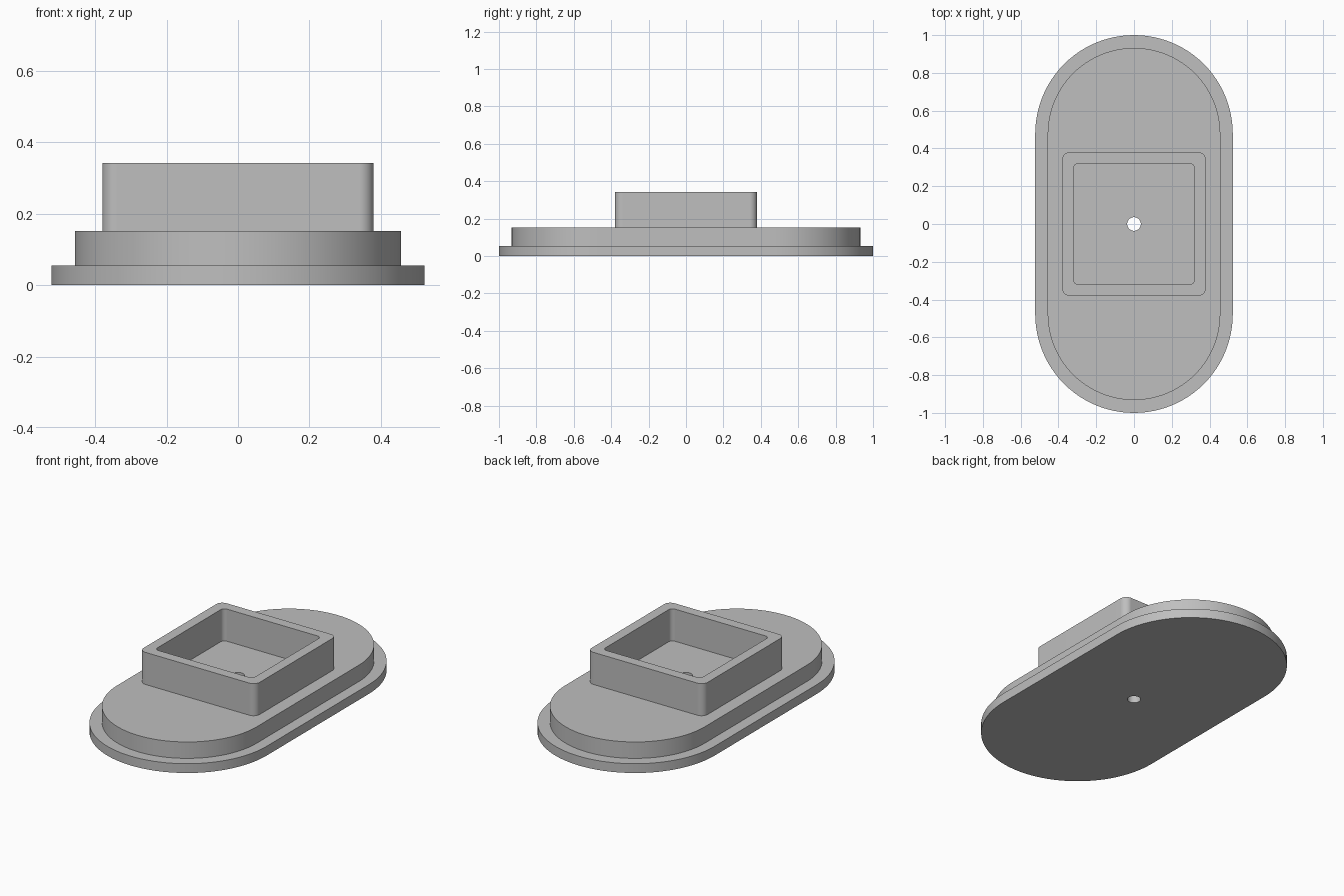
import bpy
import bmesh
from math import sin, cos, pi, radians

cube = bpy.data.objects.get("Cube")
if cube:
    bpy.data.objects.remove(cube, do_unlink=True)

ARC_STEPS = 24

grey = bpy.data.materials.new("plain grey")
grey.use_nodes = True
colour = (0.52, 0.52, 0.52, 1)
grey.diffuse_color = colour
grey.node_tree.nodes["Principled BSDF"].inputs["Base Color"].default_value = colour


def rounded_loop(bm, half_x, half_y, radius, z):
    """Rounded rectangle; a full radius gives a stadium or a circle."""
    verts = []
    for corner, (sx, sy) in enumerate([(1, 1), (-1, 1), (-1, -1), (1, -1)]):
        for step in range(ARC_STEPS + 1):
            a = (corner + step / ARC_STEPS) * pi / 2
            verts.append(bm.verts.new((sx * (half_x - radius) + radius * cos(a),
                                       sy * (half_y - radius) + radius * sin(a), z)))
    return verts


def loft_solid(name, sections):
    """Skin a closed chain of matching loops into one watertight solid."""
    bm = bmesh.new()
    loops = [rounded_loop(bm, *section) for section in sections]
    for a, b in zip(loops, loops[1:] + loops[:1]):
        for i in range(len(a)):
            j = (i + 1) % len(a)
            bm.faces.new((a[i], a[j], b[j], b[i]))
    bmesh.ops.remove_doubles(bm, verts=bm.verts, dist=1e-5)
    bmesh.ops.recalc_face_normals(bm, faces=bm.faces)
    mesh = bpy.data.meshes.new(name)
    bm.to_mesh(mesh)
    bm.free()
    mesh.materials.append(grey)
    obj = bpy.data.objects.new(name, mesh)
    bpy.context.collection.objects.link(obj)
    bpy.ops.object.select_all(action="DESELECT")
    obj.select_set(True)
    bpy.context.view_layer.objects.active = obj
    bpy.ops.object.shade_smooth_by_angle(angle=radians(30))
    return obj


# Outlines: half width, half length, corner radius
flange = (0.523, 1.0, 0.523)
plinth = (0.457, 0.932, 0.457)
wall_outside = (0.38, 0.38, 0.04)
wall_inside = (0.32, 0.32, 0.025)
drain_hole = (0.036, 0.036, 0.036)

# Heights
flange_top, plinth_top, wall_top = 0.055, 0.152, 0.342

# Stepped base with square socket and central through hole
loft_solid("stepped_socket_base", [
    (*flange, 0), (*flange, flange_top),
    (*plinth, flange_top), (*plinth, plinth_top),
    (*wall_outside, plinth_top), (*wall_outside, wall_top),
    (*wall_inside, wall_top), (*wall_inside, plinth_top),
    (*drain_hole, plinth_top), (*drain_hole, 0),
])
